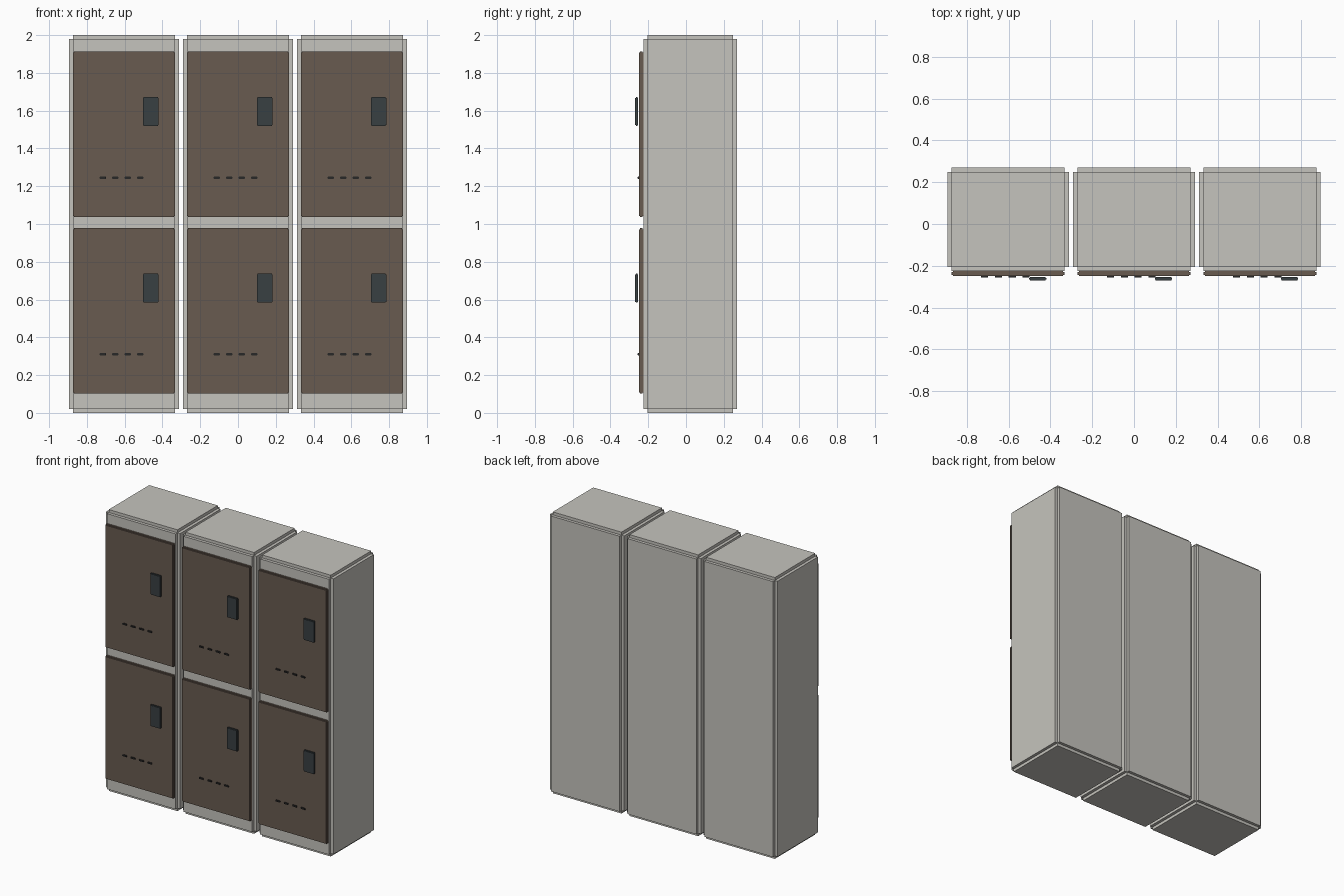
import bpy
import bmesh
from mathutils import Vector

if "Cube" in bpy.data.objects:
    bpy.data.objects.remove(bpy.data.objects["Cube"])


def material(name, rgb):
    m = bpy.data.materials.new(name)
    m.diffuse_color = (*rgb, 1)
    m.use_nodes = True
    m.node_tree.nodes["Principled BSDF"].inputs["Base Color"].default_value = m.diffuse_color
    return m


BODY = material("warm_grey", (0.56, 0.55, 0.51))
BROWN = material("brown", (0.14, 0.105, 0.08))
DARK = material("dark_slate", (0.04, 0.05, 0.055))
BLACK = material("slot_black", (0.02, 0.02, 0.02))


def stepped_box(name, lo, hi, step, mat):
    """Box whose six faces stand proud of a core, leaving a small rebate on every edge."""
    lo, hi = Vector(lo), Vector(hi)
    bm = bmesh.new()
    bmesh.ops.create_cube(bm, size=1)
    size = hi - lo - Vector((step, step, step)) * 2
    for v in bm.verts:
        v.co = Vector([c * s for c, s in zip(v.co, size)]) + (lo + hi) / 2
    bm.normal_update()
    if step:
        for f in bmesh.ops.extrude_discrete_faces(bm, faces=bm.faces[:])["faces"]:
            f.normal_update()
            bmesh.ops.translate(bm, verts=f.verts[:], vec=f.normal * step)
    bmesh.ops.remove_doubles(bm, verts=bm.verts[:], dist=1e-5)
    bmesh.ops.recalc_face_normals(bm, faces=bm.faces[:])
    mesh = bpy.data.meshes.new(name)
    bm.to_mesh(mesh)
    bm.free()
    mesh.materials.append(mat)
    ob = bpy.data.objects.new(name, mesh)
    bpy.context.collection.objects.link(ob)
    return ob


PITCH = 0.603
for col in (-1, 0, 1):
    cx = col * PITCH
    # tall cabinet of one column
    stepped_box("locker_body", (cx - 0.291, -0.226, 0), (cx + 0.291, 0.27, 2), 0.021, BODY)

    for z0 in (0.102, 1.037):
        # door panel
        stepped_box("locker_door", (cx - 0.27, -0.249, z0), (cx + 0.27, -0.225, z0 + 0.876), 0.006, BROWN)
        # latch plate
        stepped_box("door_handle", (cx + 0.1, -0.27, z0 + 0.482), (cx + 0.183, -0.254, z0 + 0.635), 0.004, DARK)
        # row of vent slots
        for i in range(4):
            vx = cx - 0.112 + 0.066 * i
            stepped_box("vent_slot", (vx - 0.017, -0.257, z0 + 0.202), (vx + 0.017, -0.248, z0 + 0.214), 0.002, BLACK)
